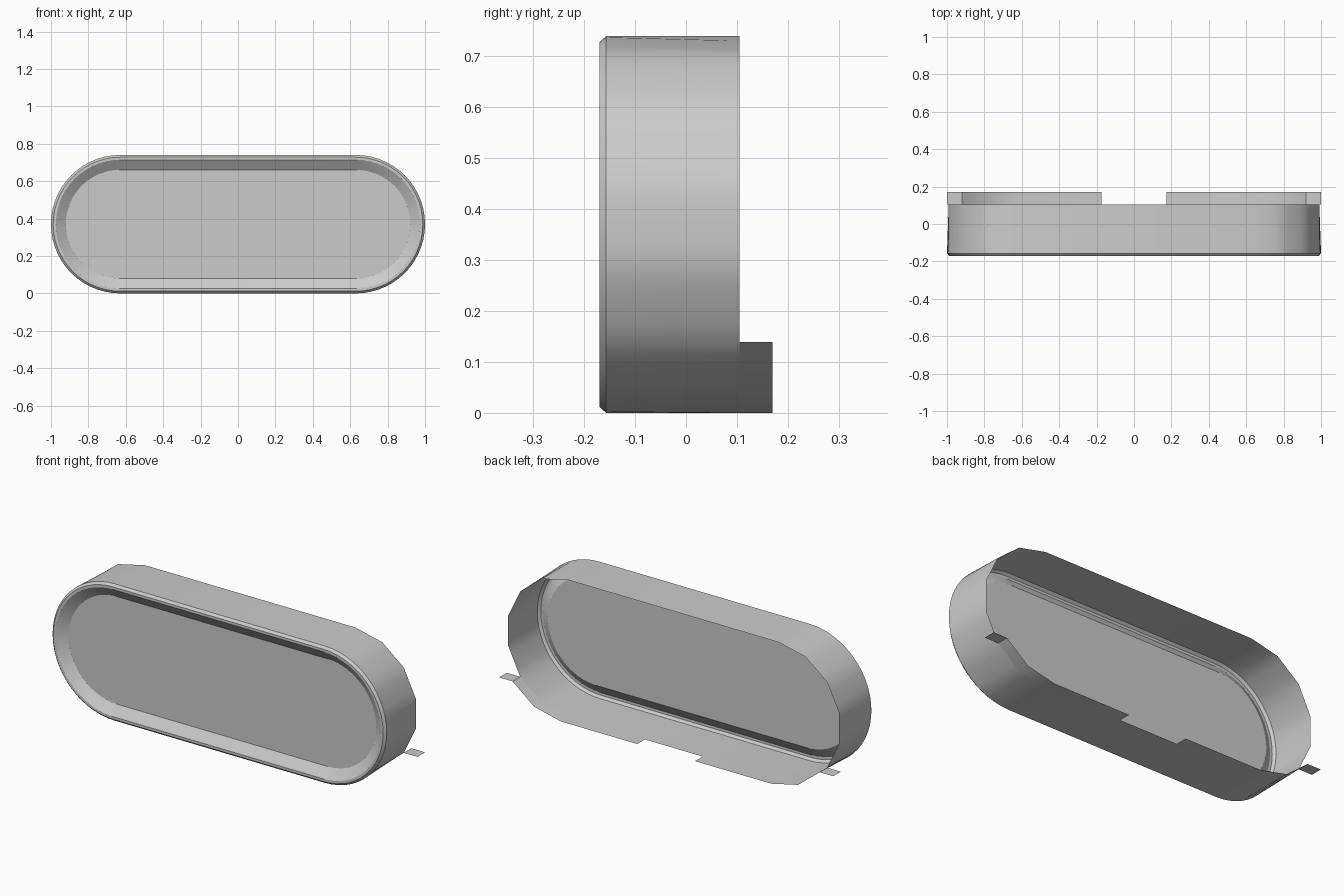
import bpy, bmesh
from math import sin, cos, pi

if "Cube" in bpy.data.objects:
    bpy.data.objects.remove(bpy.data.objects["Cube"])

R, CX = 0.37, 0.63          # end radius and centre offset (also centre height)
N, STEP = 28, 4             # fine segments per end, fine segments per coarse facet
BACK, TAB = 0.105, 0.17


def arc_point(side, k, r):
    a = -pi / 2 + pi * k / N
    return side * (CX + r * cos(a)), R + r * sin(a)


def outline(inset, coarse=False):
    """Stadium loop as (x, z): right end upward, then left end downward."""
    r = R - inset

    def point(side, k):
        if not coarse:
            return arc_point(side, k, r)
        k0 = min(k // STEP * STEP, N - STEP)
        t = (k - k0) / STEP
        p, q = arc_point(side, k0, r), arc_point(side, k0 + STEP, r)
        return tuple(u + (v - u) * t for u, v in zip(p, q))
    return ([point(1, k) for k in range(N + 1)]
            + [point(-1, k) for k in range(N, -1, -1)])


def finish(name, bm, smooth=True):
    me = bpy.data.meshes.new(name)
    bm.to_mesh(me)
    bm.free()
    ob = bpy.data.objects.new(name, me)
    bpy.context.collection.objects.link(ob)
    if smooth:
        bpy.ops.object.select_all(action='DESELECT')
        ob.select_set(True)
        bpy.context.view_layer.objects.active = ob
        bpy.ops.object.shade_smooth_by_angle(angle=pi / 6)
    return ob


# Shell: wall, chamfer, rim and sloped recess, open at the back
bm = bmesh.new()
sections = [(0, BACK, True), (0, -0.157, False), (0.012, -0.17, False),
            (0.026, -0.17, False), (0.079, -0.133, False)]
rings = [[bm.verts.new((x, y, z)) for x, z in outline(inset, coarse)]
         for inset, y, coarse in sections]
for a, b in zip(rings, rings[1:]):
    for i in range(len(a)):
        j = (i + 1) % len(a)
        bm.faces.new((a[i], b[i], b[j], a[j]))
bm.faces.new(rings[-1])     # recessed front panel
bmesh.ops.recalc_face_normals(bm, faces=bm.faces)
if sum(f.normal.y for f in bm.faces if len(f.verts) > 4) > 0:
    bmesh.ops.reverse_faces(bm, faces=bm.faces)
finish("shell", bm)

# Bottom lips behind the wall, each with a flat foot flap at its outer end
for side, label in ((1, "right"), (-1, "left")):
    path = [(side * 0.173, 0.0)] + [arc_point(side, k, R) for k in (0, 4, 8)]
    bm = bmesh.new()
    rows = [[bm.verts.new((x, y, z)) for x, z in path] for y in (BACK, TAB)]
    for i in range(len(path) - 1):
        f = [rows[0][i], rows[0][i + 1], rows[1][i + 1], rows[1][i]]
        bm.faces.new(f if side > 0 else f[::-1])
    finish("bottom_lip_" + label, bm)

    x0, z0 = path[-1]
    bm = bmesh.new()
    quad = [bm.verts.new((x, y, z0)) for x, y in
            ((x0, BACK), (side, BACK), (side, TAB), (x0, TAB))]
    bm.faces.new(quad if side > 0 else quad[::-1])
    finish("flap_" + label, bm, smooth=False)
